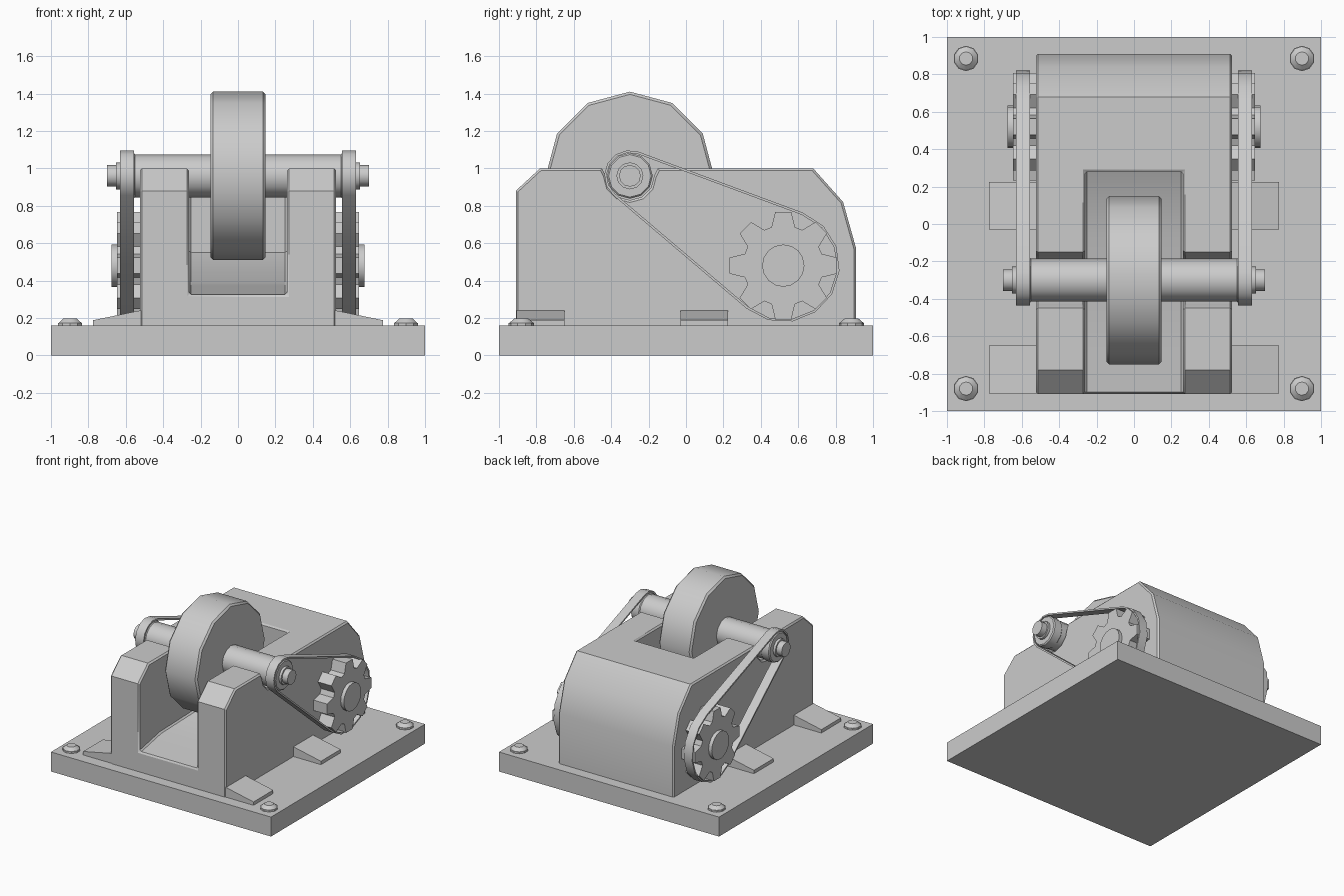
import bpy, bmesh, math
from mathutils import Matrix

if "Cube" in bpy.data.objects:
    bpy.data.objects.remove(bpy.data.objects["Cube"])

AXLE = (-0.30, 0.96)
GEAR = (0.52, 0.48)


def finish(name, bm, bevel=0.0, cutter=None, bevel_angle=50):
    bmesh.ops.recalc_face_normals(bm, faces=bm.faces)
    me = bpy.data.meshes.new(name)
    bm.to_mesh(me)
    bm.free()
    ob = bpy.data.objects.new(name, me)
    bpy.context.collection.objects.link(ob)
    bpy.ops.object.select_all(action='DESELECT')
    ob.select_set(True)
    bpy.context.view_layer.objects.active = ob
    if cutter:
        m = ob.modifiers.new("cut", 'BOOLEAN')
        m.operation, m.solver, m.object = 'DIFFERENCE', 'EXACT', cutter
    if bevel:
        m = ob.modifiers.new("bevel", 'BEVEL')
        m.width, m.segments = bevel, 1
        m.limit_method, m.angle_limit = 'ANGLE', math.radians(bevel_angle)
    if ob.modifiers:
        bpy.ops.object.convert(target='MESH')
    bpy.ops.object.shade_smooth_by_angle(angle=math.radians(32))
    return ob


def extrude(name, pts, x0, x1, **kw):
    """Extrude a (y, z) profile along x."""
    bm = bmesh.new()
    a = [bm.verts.new((x0, y, z)) for y, z in pts]
    b = [bm.verts.new((x1, y, z)) for y, z in pts]
    bm.faces.new(a)
    bm.faces.new(b[::-1])
    n = len(pts)
    for i in range(n):
        j = (i + 1) % n
        bm.faces.new((a[i], b[i], b[j], a[j]))
    return finish(name, bm, **kw)


def arc(c, r, a0, a1, n):
    return [(c[0] + r * math.cos(math.radians(a0 + (a1 - a0) * i / n)),
             c[1] + r * math.sin(math.radians(a0 + (a1 - a0) * i / n))) for i in range(n + 1)]


def disc(name, c, r, x0, x1, n=12, **kw):
    return extrude(name, arc(c, r, 0, 360, n)[:-1], x0, x1, **kw)


# base plate
bm = bmesh.new()
bmesh.ops.create_cube(bm, size=1, matrix=Matrix.Translation((0, 0, 0.08)) @ Matrix.Diagonal((2, 2, 0.16, 1)))
finish("base_plate", bm)

# housing with axle cradle and wheel slot
slot = extrude("slot_cutter", [(-1.1, 0.325), (-0.89, 0.325), (-0.64, 0.375), (-0.06, 0.39),
                               (0.28, 0.55), (0.28, 1.3), (-1.1, 1.3)], -0.262, 0.262)
slot.hide_render = True
slot.hide_viewport = True
profile = [(-0.91, 0.14), (-0.91, 0.88), (-0.78, 1.0), (-0.45, 1.0)]
profile += arc(AXLE, 0.13, 180, 360, 6)
profile += [(-0.15, 1.0), (0.68, 1.0), (0.84, 0.82), (0.91, 0.57), (0.91, 0.14)]
extrude("housing", profile, -0.525, 0.525, cutter=slot, bevel=0.012, bevel_angle=65)
bpy.data.objects.remove(slot)

# grinding wheel and axle
disc("wheel", AXLE, 0.45, -0.147, 0.147, bevel=0.014)
disc("axle", AXLE, 0.115, -0.60, 0.60)

# belt geometry: tangent angles around both pulleys
dy, dz = GEAR[0] - AXLE[0], GEAR[1] - AXLE[1]
R_SMALL, R_BIG, THICK = 0.137, 0.302, 0.013
base = math.degrees(math.atan2(dz, dy))
phi = math.degrees(math.acos((R_SMALL - R_BIG) / math.hypot(dy, dz)))


def belt_loop(t):
    return (arc(GEAR, R_BIG - t, base - phi, base + phi, 8)
            + arc(AXLE, R_SMALL - t, base + phi, base + 360 - phi, 6))


# eight-tooth gear outline
teeth = []
for k in range(8):
    for off, r in ((-17, 0.215), (-8.5, 0.29), (8.5, 0.29), (17, 0.215)):
        t = math.radians(k * 45 + off)
        teeth.append((GEAR[0] + r * math.cos(t), GEAR[1] + r * math.sin(t)))

for side, s in (("right", 1), ("left", -1)):
    # axle collar, washer and end stub
    disc(side + "_pulley", AXLE, 0.122, s * 0.55, s * 0.632, bevel=0.008)
    disc(side + "_washer", AXLE, 0.072, s * 0.62, s * 0.652)
    disc(side + "_axle_stub", AXLE, 0.058, s * 0.64, s * 0.70)
    # drive gear
    extrude(side + "_gear", teeth, s * 0.51, s * 0.648)
    disc(side + "_gear_hub", GEAR, 0.113, s * 0.63, s * 0.677, n=16)
    # belt
    bm = bmesh.new()
    loops = [[bm.verts.new((s * x, y, z)) for y, z in belt_loop(t)]
             for x, t in ((0.555, 0), (0.63, 0), (0.63, THICK), (0.555, THICK))]
    n = len(loops[0])
    for k in range(4):
        p, q = loops[k], loops[(k + 1) % 4]
        for i in range(n):
            j = (i + 1) % n
            bm.faces.new((p[i], q[i], q[j], p[j]))
    finish(side + "_belt", bm)
    # sloped feet
    for tag, y0, y1 in (("front", -0.905, -0.65), ("rear", -0.03, 0.225)):
        f = [(0.50, 0.15), (0.775, 0.15), (0.775, 0.188), (0.50, 0.245)]
        bm = bmesh.new()
        lo = bm.faces.new([bm.verts.new((s * x, y0, z)) for x, z in f])
        ext = bmesh.ops.extrude_face_region(bm, geom=[lo], use_keep_orig=True)
        bmesh.ops.translate(bm, vec=(0, y1 - y0, 0),
                            verts=[v for v in ext["geom"] if isinstance(v, bmesh.types.BMVert)])
        finish(f"{side}_{tag}_foot", bm)
    # corner bolts
    for tag, y in (("front", -0.88), ("rear", 0.885)):
        bm = bmesh.new()
        for r1, r2, z0, z1 in ((0.068, 0.068, 0.15, 0.174), (0.064, 0.036, 0.174, 0.198)):
            bmesh.ops.create_cone(bm, cap_ends=True, segments=10, radius1=r1, radius2=r2, depth=z1 - z0,
                                  matrix=Matrix.Translation((s * 0.898, y, (z0 + z1) / 2)))
        finish(f"{side}_{tag}_bolt", bm)
